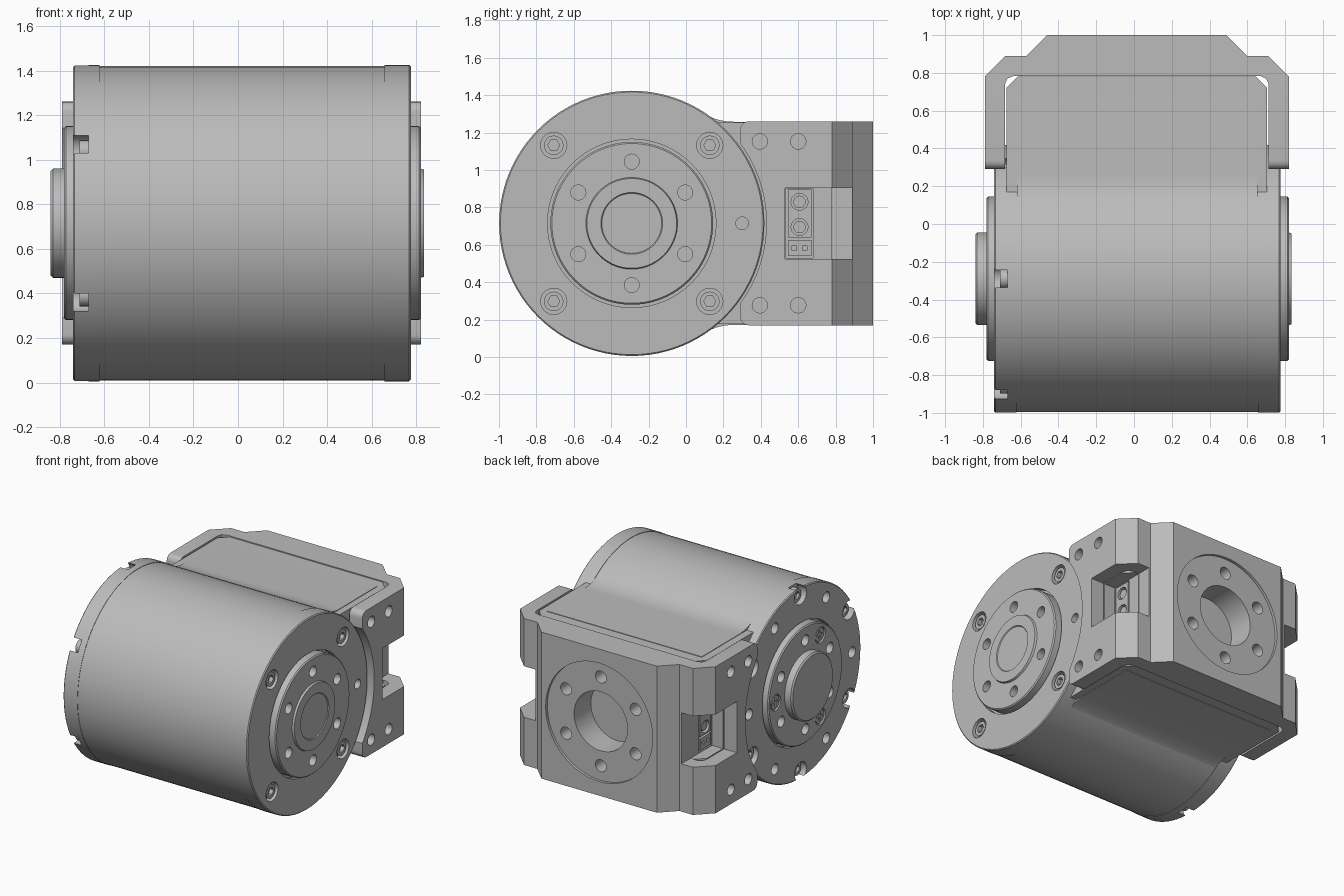
import bpy, bmesh
from math import sin, cos, pi, radians
from mathutils import Vector

cube = bpy.data.objects.get("Cube")
if cube:
    bpy.data.objects.remove(cube)

CY, CZ = -0.29, 0.715      # drum axis (y, z)
MX = 0.015                 # middle plane in x


def material(name, v):
    m = bpy.data.materials.new(name)
    m.use_nodes = True
    m.diffuse_color = (v, v, v, 1)
    bsdf = next(n for n in m.node_tree.nodes if n.type == 'BSDF_PRINCIPLED')
    bsdf.inputs["Base Color"].default_value = (v, v, v, 1)
    return m


GREY = material("metal grey", 0.5)


def make(name, bm):
    bmesh.ops.recalc_face_normals(bm, faces=bm.faces)
    me = bpy.data.meshes.new(name)
    bm.to_mesh(me)
    bm.free()
    me.materials.append(GREY)
    ob = bpy.data.objects.new(name, me)
    bpy.context.collection.objects.link(ob)
    return ob


def smooth(ob):
    ob.data.shade_smooth()
    ob.data.set_sharp_from_angle(angle=radians(28))
    return ob


def place(axis, a, b, t):
    return {'x': (t, a, b), 'y': (a, t, b), 'z': (a, b, t)}[axis]


def solid(name, axis, parts):
    """Extrude each (outline, low, high) along the axis into one mesh."""
    bm = bmesh.new()
    for pts, lo, hi in parts:
        low = [bm.verts.new(place(axis, a, b, lo)) for a, b in pts]
        high = [bm.verts.new(place(axis, a, b, hi)) for a, b in pts]
        bm.faces.new(low)
        bm.faces.new(high)
        for i in range(len(pts)):
            j = (i + 1) % len(pts)
            bm.faces.new((low[i], low[j], high[j], high[i]))
    return make(name, bm)


def circle(a, b, r, n=24):
    return [(a + r * cos(2 * pi * i / n), b + r * sin(2 * pi * i / n)) for i in range(n)]


def rect(a0, a1, b0, b1):
    return [(a0, b0), (a1, b0), (a1, b1), (a0, b1)]


def around(r, start, count, a=CY, b=CZ):
    angles = [radians(start + 360 * i / count) for i in range(count)]
    return [(a + r * cos(t), b + r * sin(t)) for t in angles]


def discs(centres, r, lo, hi, n=24):
    return [(circle(a, b, r, n), lo, hi) for a, b in centres]


def lathe(name, profile):
    """Turn an (x, radius) profile about the drum axis."""
    bm = bmesh.new()
    vs = [bm.verts.new((x, CY, CZ + r)) for x, r in profile]
    es = [bm.edges.new(p) for p in zip(vs, vs[1:])]
    bmesh.ops.spin(bm, geom=vs + es, cent=(0, CY, CZ), axis=(1, 0, 0),
                   angle=2 * pi, steps=96, use_merge=True)
    bmesh.ops.remove_doubles(bm, verts=bm.verts, dist=1e-5)
    return make(name, bm)


def cut(ob, axis, parts):
    cutter = solid("cutter", axis, parts)
    cutter.hide_render = True
    mod = ob.modifiers.new("cut", 'BOOLEAN')
    mod.operation, mod.solver, mod.object = 'DIFFERENCE', 'EXACT', cutter
    dg = bpy.context.evaluated_depsgraph_get()
    me = bpy.data.meshes.new_from_object(ob.evaluated_get(dg))
    ob.modifiers.clear()
    ob.data = me
    bpy.data.objects.remove(cutter)


# Drum between the two end flanges
smooth(lathe("drum", [(-0.63, 0), (-0.63, 0.706), (0.665, 0.706), (0.665, 0)]))

# Output flange with horn seat, cap screw bores and locating hole
screws = around(0.59, 45, 4)
flange = lathe("output_flange", [(0.657, 0), (0.657, 0.709), (0.768, 0.709), (0.775, 0.702),
                                 (0.775, 0.45), (0.735, 0.45), (0.735, 0)])
cut(flange, 'x', discs(screws, 0.07, 0.725, 0.9) + discs([(0.30, CZ)], 0.034, 0.73, 0.9))
smooth(flange)
heads = solid("output_cap_screws", 'x', discs(screws, 0.052, 0.70, 0.765))
cut(heads, 'x', discs(screws, 0.032, 0.735, 0.9, 6))
smooth(heads)

# Output horn: disc, raised ring and shallow centre
horn = lathe("output_horn", [(0.72, 0), (0.72, 0.435), (0.812, 0.435), (0.82, 0.427), (0.82, 0.245),
                             (0.835, 0.24), (0.835, 0.165), (0.829, 0.16), (0.829, 0)])
cut(horn, 'x', discs(around(0.33, 30, 6), 0.04, 0.76, 0.9))
smooth(horn)

# Rear flange with open rim notches and holes between them
notches = around(0.655, 30, 6)
rear = lathe("rear_flange", [(-0.622, 0), (-0.622, 0.709), (-0.733, 0.709), (-0.74, 0.702),
                             (-0.74, 0.45), (-0.70, 0.45), (-0.70, 0)])
cut(rear, 'x', discs(notches, 0.07, -0.9, -0.67))
cut(rear, 'x', discs(around(0.605, 0, 6), 0.04, -0.9, -0.66))
smooth(rear)
heads = solid("rear_cap_screws", 'x', discs(around(0.645, 30, 6), 0.05, -0.71, -0.66))
cut(heads, 'x', discs(around(0.645, 30, 6), 0.03, -0.9, -0.69, 6))
smooth(heads)

# Rear horn with boss, tapped holes and three cross head screws
cross_at = around(0.35, 0, 3)
horn = lathe("rear_horn", [(-0.69, 0), (-0.69, 0.435), (-0.772, 0.435), (-0.78, 0.427),
                           (-0.78, 0.245), (-0.83, 0.245), (-0.84, 0.235), (-0.84, 0)])
cut(horn, 'x', discs(around(0.33, 30, 6), 0.04, -0.9, -0.72)
    + discs(cross_at, 0.06, -0.9, -0.765))
smooth(horn)
heads = solid("rear_cross_screws", 'x', discs(cross_at, 0.05, -0.775, -0.75))
for w, h in ((0.035, 0.009), (0.009, 0.035)):
    cut(heads, 'x', [(rect(a - w, a + w, b - h, b + h), -0.9, -0.765) for a, b in cross_at])
smooth(heads)

# Gear case block behind the drum, with connector pockets on both sides
X0, X1 = -0.675, 0.705
case = solid("gear_case", 'z', [([(X0, -0.2), (X1, -0.2), (X1, 0.72), (X1 - 0.06, 0.78),
                                  (X0 + 0.06, 0.78), (X0, 0.72)], 0.176, 1.254)])
sides = [(MX + 0.60, 2), (-2, MX - 0.60)]
slot = rect(0.53, 0.95, 0.525, 0.905)
cut(case, 'x', [(slot, lo, hi) for lo, hi in sides])
pocket = rect(0.535, 0.68, 0.53, 0.90)
cut(case, 'x', [(pocket, MX + 0.52, 2), (pocket, -2, MX - 0.52)])
smooth(case)

# Raised cover that blends from the drum into the flat faces
start, ctrl, end = Vector((0.11, 0.580)), Vector((0.173, 0.543)), Vector((0.26, 0.543))
blend = []
for i in range(9):
    t = i / 8
    blend.append(start * (1 - t) ** 2 + ctrl * (2 * t * (1 - t)) + end * t * t)
top = [(p.x, CZ + p.y) for p in blend] + [(0.70, CZ + 0.543)]
bottom = [(y, 2 * CZ - z) for y, z in reversed(top)]
cover = solid("case_cover", 'x', [(top + bottom, -0.62, 0.655)])
cut(cover, 'x', [(slot, lo, hi) for lo, hi in sides])
cut(cover, 'x', [(pocket, MX + 0.52, 2), (pocket, -2, MX - 0.52)])
smooth(cover)

# Connectors: two pin power plug above a small signal plug
for label, s in (("left", 1), ("right", -1)):
    def span(lo, hi):
        return tuple(sorted((MX + s * lo, MX + s * hi)))
    pins = [(0.607, 0.83), (0.607, 0.695)]
    plug = solid(label + "_power_plug", 'x', [(rect(0.545, 0.67, 0.64, 0.895), *span(0.50, 0.60))])
    cut(plug, 'x', discs(pins, 0.045, *span(0.57, 0.9)))
    smooth(plug)
    smooth(solid(label + "_power_pins", 'x', discs(pins, 0.033, *span(0.55, 0.59))))
    plug = solid(label + "_signal_plug", 'x', [(rect(0.545, 0.67, 0.54, 0.625), *span(0.50, 0.60))])
    cut(plug, 'x', [(rect(y - 0.012, y + 0.012, 0.57, 0.595), *span(0.57, 0.9))
                    for y in (0.58, 0.635)])

# Bracket: U shape wrapped round the case
half = [(0.805, 0.29), (0.805, 0.78), (0.695, 0.89), (0.585, 0.89), (0.475, 1.0)]
inner = [(0.655, 0.783), (0.685, 0.77), (0.698, 0.74), (0.698, 0.29)]
right = inner + half
outline = [(MX + x, y) for x, y in right[4:]] + [(MX - x, y) for x, y in reversed(right[4:])]
outline += [(MX - x, y) for x, y in reversed(inner)] + [(MX + x, y) for x, y in inner]
bracket = solid("bracket", 'z', [(outline, 0.17, 1.26)])
bm = bmesh.new()
bm.from_mesh(bracket.data)
tips = [e for e in bm.edges if all(abs(v.co.y - 0.29) < 1e-4 for v in e.verts)
        and abs(e.verts[0].co.z - e.verts[1].co.z) < 1e-4]
bmesh.ops.bevel(bm, geom=tips, offset=0.045, segments=5, affect='EDGES', profile=0.5)
bm.to_mesh(bracket.data)
bm.free()

# Clearance for the flanges, side slots and side screw holes
cut(bracket, 'x', [(circle(CY, CZ, 0.72, 96), -2, 2)])
cut(bracket, 'x', [(slot, lo, hi) for lo, hi in sides])
side_holes = [(y, z) for y in (0.395, 0.60) for z in (0.277, 1.153)]
cut(bracket, 'x', discs(side_holes, 0.041, MX + 0.72, 2) + discs(side_holes, 0.041, -2, MX - 0.72))

# Round mounting seat, centre bore and bolt circle on the back
cut(bracket, 'y', [(circle(MX, CZ, 0.44, 64), 0.98, 2)])
cut(bracket, 'y', discs([(MX, CZ)], 0.22, 0.7, 2, 48)
    + discs(around(0.33, 30, 6, MX, CZ), 0.045, 0.86, 2))
smooth(bracket)
